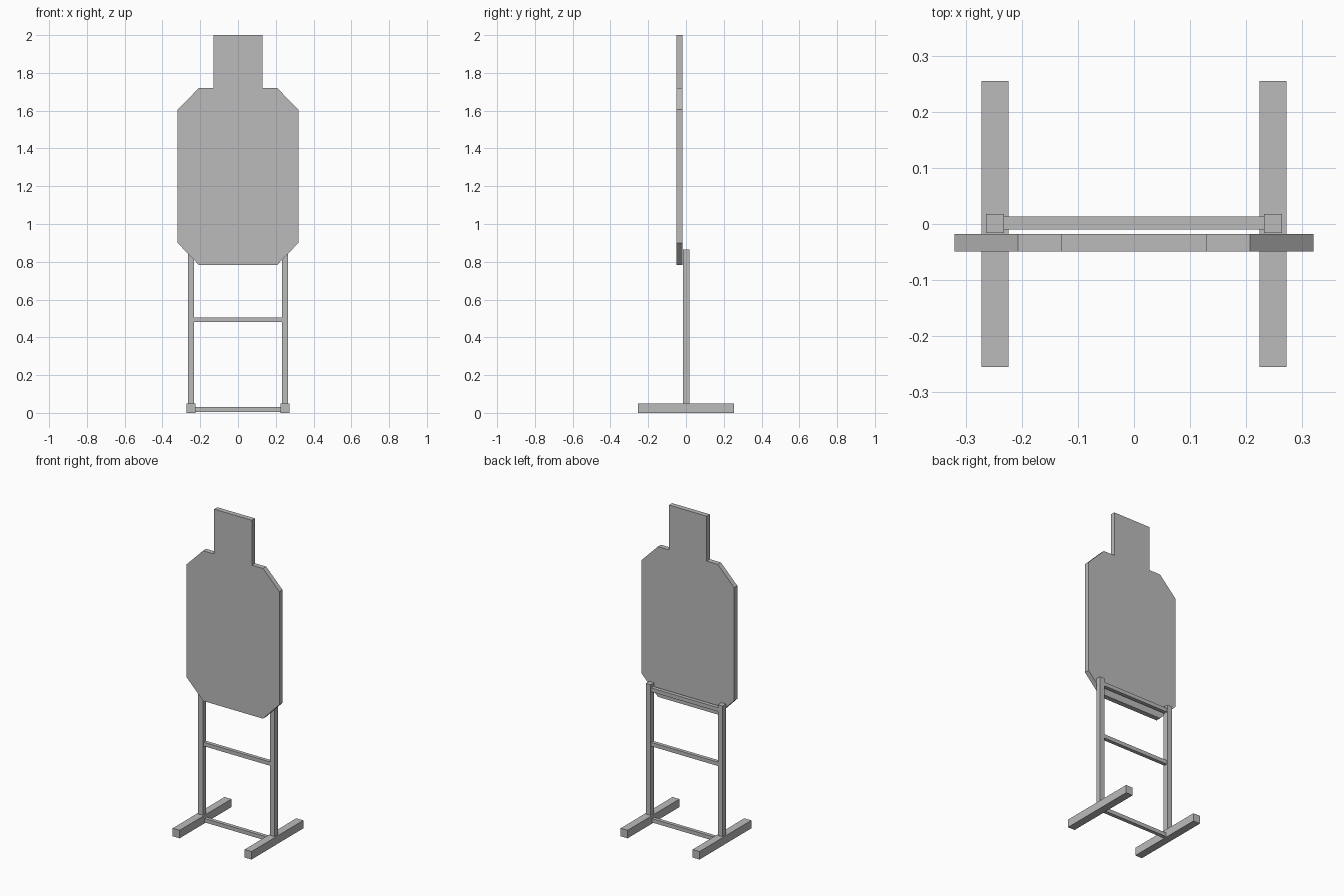
import bpy
import bmesh

cube = bpy.data.objects.get("Cube")
if cube:
    bpy.data.objects.remove(cube, do_unlink=True)

# Single grey finish
grey = bpy.data.materials.new("plain_grey")
grey.use_nodes = True
colour = (0.5, 0.5, 0.5, 1)
grey.diffuse_color = colour
for node in grey.node_tree.nodes:
    if node.type == 'BSDF_PRINCIPLED':
        node.inputs["Base Color"].default_value = colour


def finish(name, bm):
    bmesh.ops.recalc_face_normals(bm, faces=bm.faces)
    mesh = bpy.data.meshes.new(name)
    bm.to_mesh(mesh)
    bm.free()
    mesh.materials.append(grey)
    obj = bpy.data.objects.new(name, mesh)
    bpy.context.collection.objects.link(obj)
    return obj


def box(name, low, high):
    bm = bmesh.new()
    bmesh.ops.create_cube(bm, size=1)
    for v in bm.verts:
        v.co = [l + (c + 0.5) * (h - l) for l, h, c in zip(low, high, v.co)]
    return finish(name, bm)


# Silhouette board: half outline mirrored, then given thickness
half = [(0.207, 0.783), (0.32, 0.9), (0.32, 1.605),
        (0.207, 1.72), (0.13, 1.72), (0.13, 2.0)]
outline = half + [(-x, z) for x, z in reversed(half)]
bm = bmesh.new()
face = bm.faces.new([bm.verts.new((x, -0.049, z)) for x, z in outline])
extruded = bmesh.ops.extrude_face_region(bm, geom=[face])["geom"]
moved = [g for g in extruded if isinstance(g, bmesh.types.BMVert)]
bmesh.ops.translate(bm, verts=moved, vec=(0, 0.031, 0))
finish("target_board", bm)

# Feet and upright posts on both sides
for side, s in (("left", 1), ("right", -1)):
    x = 0.248 * s
    box(side + "_foot", (x - 0.024, -0.255, 0), (x + 0.024, 0.255, 0.05))
    box(side + "_post", (x - 0.016, -0.016, 0.04), (x + 0.016, 0.018, 0.865))

# Cross rails between the posts
for name, z in (("bottom_rail", 0.006), ("middle_rail", 0.48), ("top_rail", 0.82)):
    box(name, (-0.233, -0.01, z), (0.233, 0.013, z + 0.024))
